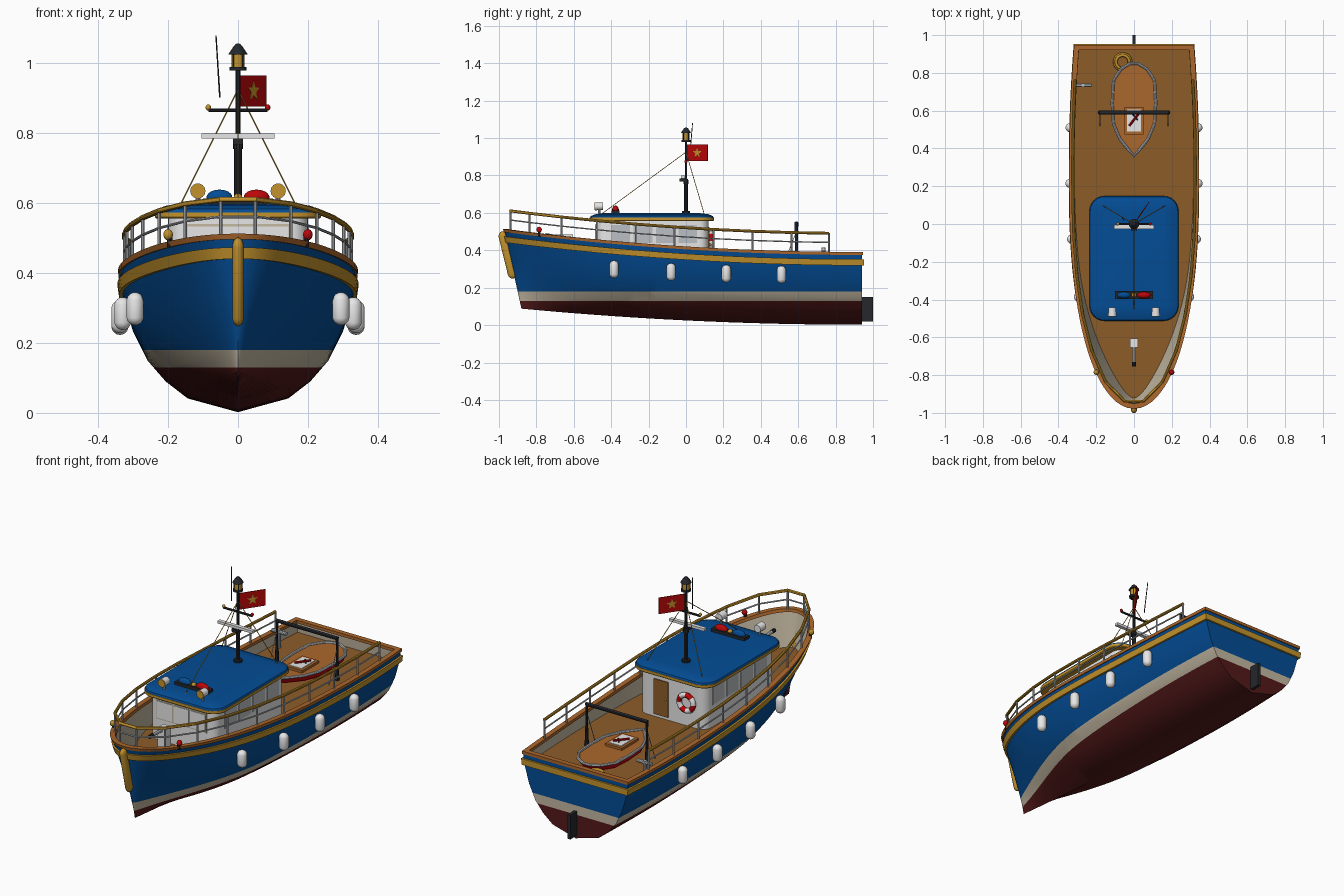
import bpy, bmesh, math
from mathutils import Vector, Matrix

old = bpy.data.objects.get("Cube")
if old:
    bpy.data.objects.remove(old, do_unlink=True)


def material(name, *rgb):
    m = bpy.data.materials.new(name)
    m.use_nodes = True
    m.diffuse_color = (*rgb, 1)
    m.node_tree.nodes["Principled BSDF"].inputs["Base Color"].default_value = (*rgb, 1)
    return m


BLUE = material("blue paint", .001, .073, .3)
MAROON = material("maroon bottom paint", .09, .01, .01)
CREAM = material("cream paint", .55, .48, .36)
DECK = material("brown deck wood", .27, .108, .022)
WOOD = material("orange wood", .41, .135, .025)
GOLD = material("gold trim", .55, .29, .025)
WHITE = material("white paint", .8, .8, .8)
GREY = material("grey metal", .5, .52, .55)
BLACK = material("black metal", .018, .02, .025)
RED = material("red paint", .5, .002, .003)


def finish(bm, name, *mats, angle=35):
    bmesh.ops.recalc_face_normals(bm, faces=bm.faces)
    me = bpy.data.meshes.new(name)
    bm.to_mesh(me)
    bm.free()
    for m in mats:
        me.materials.append(m)
    me.shade_smooth()
    me.set_sharp_from_angle(angle=math.radians(angle))
    ob = bpy.data.objects.new(name, me)
    bpy.context.collection.objects.link(ob)
    return ob


def skin(rows, closed=True, wrap=False, first=False, last=False):
    bm = bmesh.new()
    vs = [[bm.verts.new(p) for p in r] for r in rows]
    n = len(rows[0])
    for i in range(len(rows) - (not wrap)):
        a, b = vs[i], vs[(i + 1) % len(rows)]
        for j in range(n - (not closed)):
            k = (j + 1) % n
            bm.faces.new((a[j], a[k], b[k], b[j]))
    if first:
        bm.faces.new(vs[0])
    if last:
        bm.faces.new(vs[-1])
    bmesh.ops.remove_doubles(bm, verts=bm.verts, dist=1e-5)
    return bm


def box(name, x0, x1, y0, y1, z0, z1, mat):
    rect = [(x0, y0), (x1, y0), (x1, y1), (x0, y1)]
    rows = [[(x, y, z) for x, y in rect] for z in (z0, z1)]
    return finish(skin(rows, first=True, last=True), name, mat)


def tube(name, pts, r, mat, r2=None, sides=10, cyclic=False):
    # Round bar along a path, tapering from r to r2
    pts = [Vector(p) for p in pts]
    n, rows = len(pts), []
    for i, p in enumerate(pts):
        a = pts[i - 1] if i or cyclic else p
        b = pts[(i + 1) % n] if i < n - 1 or cyclic else p
        q = (b - a).to_track_quat('Z', 'Y')
        w = r + ((r2 if r2 is not None else r) - r) * i / (n - 1)
        rows.append([p + q @ Vector((w * math.cos(t * math.tau / sides), w * math.sin(t * math.tau / sides), 0))
                     for t in range(sides)])
    return finish(skin(rows, wrap=cyclic, first=not cyclic, last=not cyclic), name, mat)


def capsule(name, loc, size, mat, stretch=0, tilt=0):
    bm = bmesh.new()
    bmesh.ops.create_uvsphere(bm, u_segments=14, v_segments=9, radius=1)
    for v in bm.verts:
        v.co = Vector([c * s for c, s in zip(v.co, size)]) + Vector((0, 0, math.copysign(stretch, v.co.z)))
    bm.transform(Matrix.Translation(loc) @ Matrix.Rotation(tilt, 4, 'X'))
    return finish(bm, name, mat, angle=50)


def ring(name, center, major, minor, mats, upright=False):
    # Torus whose sectors alternate between the given colours
    rows = []
    for i in range(24):
        a = math.tau * i / 24
        row = []
        for j in range(8):
            b = math.tau * j / 8
            w, h = major + minor * math.cos(b), minor * math.sin(b)
            p = (w * math.cos(a), h, w * math.sin(a)) if upright else (w * math.cos(a), w * math.sin(a), h)
            row.append(Vector(center) + Vector(p))
        rows.append(row)
    bm = skin(rows, wrap=True)
    for f in bm.faces:
        c = f.calc_center_median() - Vector(center)
        f.material_index = int((math.atan2(c.z, c.x) + math.pi) / math.tau * 8) % len(mats)
    return finish(bm, name, *mats, angle=60)


# Hull form: sheer, keel, beam and section fullness along u (bow to stern)
MID = [(0, 0), (.1, .44), (.22, .62), (.37, .77), (.58, .89), (.85, .985), (1, 1)]


def mid_section(v):
    for (a, fa), (b, fb) in zip(MID, MID[1:]):
        if v <= b:
            return fa + (fb - fa) * (v - a) / (b - a)
    return 1


def sheer(u):
    return .385 + .122 * (1 - u) ** 2


def keel(u):
    return .002 + .086 * (1 - u) ** 2


def hull_point(u, z, side=1):
    k, s = keel(u), sheer(u)
    v = max(0, (z - k) / (s - k))
    yk, ys = -.88 + 1.822 * u, -.972 + 1.914 * u
    t = max(0, 1 - (ys + .972) / 1.2)
    beam = .338 * math.sqrt(1 - t ** 2.4) - .025 * max(0, (ys - .3) / .64) ** 2
    w = 1 - max(0, 1 - u / .4) ** 2
    full = mid_section(v) * w + v * (1 - w)
    return Vector((side * beam * full, yk + (ys - yk) * v, z))


N = 32
US = [(i / N) ** 1.7 for i in range(N + 1)]


def outline(zf, off):
    # Closed plan outline of the hull at a height, offset sideways
    pts = [hull_point(u, zf(sheer(u)), -1) for u in reversed(US)] + [hull_point(u, zf(sheer(u))) for u in US[1:]]
    out = []
    for i, p in enumerate(pts):
        d1, d2 = (p - pts[i - 1]).xy.normalized(), (pts[(i + 1) % len(pts)] - p).xy.normalized()
        m = (d1 + d2).normalized()
        c = max(.5, m.dot(d1))
        out.append(p + Vector((m.y, -m.x, 0)) * off / c)
    return out


def band(name, lo, hi, inner, outer, mat):
    rows = [outline(lambda s: s + z, o) for z, o in ((lo, inner), (lo, outer), (hi, outer), (hi, inner))]
    return finish(skin(rows, wrap=True), name, mat)


# Hull, cut along the painted waterlines
rows = []
for u in US:
    zs = [keel(u) + (sheer(u) - keel(u)) * v for v, _ in MID]
    rows.append([hull_point(u, z, -1) for z in reversed(zs)] + [hull_point(u, z) for z in zs[1:]])
bm = skin(rows, closed=False, last=True)
for z in (.13, .18):
    bmesh.ops.bisect_plane(bm, geom=bm.verts[:] + bm.edges[:] + bm.faces[:], plane_co=(0, 0, z), plane_no=(0, 0, 1))
for f in bm.faces:
    z = f.calc_center_median().z
    f.material_index = 0 if z < .13 else 1 if z < .18 else 2
finish(bm, "hull", MAROON, CREAM, BLUE)

band("cap_rail", -.01, .006, -.022, .005, WOOD)
band("rub_rail", -.066, -.033, -.01, .01, GOLD)
DZ = .32
finish(skin([outline(lambda s: s - .005, -.014), outline(lambda s: DZ, -.01)]), "bulwark_lining", CREAM)
bm = bmesh.new()
bm.faces.new([bm.verts.new(p) for p in outline(lambda s: DZ, -.006)])
finish(bm, "deck", DECK)
capsule("bow_fender", (0, -.954, .375), (.017, .024, .03), GOLD, stretch=.1, tilt=.24)
box("rudder", -.009, .009, .93, 1, .02, .15, BLACK)

# Guard rails
PU = [.006, .06, .15, .25, .36, .47, .58, .69, .8, .906]


def rail_point(u, side, h):
    p = hull_point(u, sheer(u), side)
    return Vector((p.x * .96, p.y + .022 * (1 - u), p.z + h))


loop = [(u, -1) for u in reversed(PU)] + [(u, 1) for u in PU]
tube("top_rail", [rail_point(u, s, .105) for u, s in loop], .008, GOLD)
tube("middle_rail", [rail_point(u, s, .056) for u, s in loop], .004, GREY, sides=6)
for u, s in loop:
    tube("rail_post", [rail_point(u, s, 0), rail_point(u, s, .105)], .005, GREY, sides=8)

# Side fenders and bow lamps
for s in (-1, 1):
    for y, z in ((-.385, .298), (-.08, .284), (.215, .275), (.51, .27)):
        p = hull_point((y + .95) / 1.89, z, s)
        capsule("fender", (p.x + s * .027, y, z), (.025, .025, .025), WHITE, stretch=.022)
    tube("bow_lamp_post", [(s * .195, -.785, .475), (s * .195, -.785, .505)], .008, BLACK)
    capsule("bow_lamp", (s * .2, -.785, .51), (.014, .014, .016), RED if s > 0 else GOLD)


# Cabin
def rounded_block(name, hx, y0, y1, r, layers, mat):
    rows = []
    for inset, z in layers:
        row = []
        for i, (cx, cy) in enumerate(((hx - r, y1 - r), (r - hx, y1 - r), (r - hx, y0 + r), (hx - r, y0 + r))):
            for j in range(7):
                a = math.pi / 2 * (i + j / 6)
                row.append((cx + (r - inset) * math.cos(a), cy + (r - inset) * math.sin(a), z))
        rows.append(row)
    return finish(skin(rows, first=True, last=True), name, mat)


rounded_block("cabin_walls", .2, -.48, .12, .05, [(0, DZ), (0, .565)], WHITE)
rounded_block("roof_trim", .238, -.515, .15, .08, [(.004, .556), (0, .56), (0, .574)], GOLD)
rounded_block("roof", .236, -.513, .148, .08, [(0, .574), (.004, .583), (.03, .593), (.07, .598)], BLUE)
for s in (-1, 1):
    for i in range(4):
        y = -.4 + i * .12
        xs = sorted((s * .198, s * .203))
        box("side_window", *xs, y, y + .1, .44, .535, GREY)
box("front_window_frame", -.152, .152, -.484, -.478, .435, .54, CREAM)
for x in (-.1, 0, .1):
    box("front_window", x - .045, x + .045, -.487, -.48, .442, .533, WHITE)
box("cabin_door", .02, .105, .118, .126, .335, .525, DECK)
capsule("door_knob", (.033, .13, .43), (.006, .006, .006), GOLD)
ring("lifebuoy", (-.095, .134, .45), .042, .014, (RED, WHITE), upright=True)

# Roof light bar and searchlights
box("light_bar_base", -.1, .1, -.398, -.355, .594, .614, BLACK)
for x, m in ((-.053, BLUE), (.053, RED)):
    capsule("beacon", (x, -.377, .617), (.038, .018, .022), m)
capsule("middle_beacon", (0, -.377, .615), (.013, .013, .013), GOLD)
for x in (-.115, .115):
    tube("searchlight_stand", [(x, -.465, .585), (x, -.465, .625)], .007, GREY)
    tube("searchlight", [(x, -.443, .635), (x, -.487, .635)], .02, WHITE, r2=.022, sides=14)
    tube("searchlight_lens", [(x, -.486, .635), (x, -.49, .635)], .021, GOLD, sides=14)

# Mast with lantern, yard, scanner and stays
tube("lower_mast", [(0, 0, .59), (0, 0, .78)], .011, BLACK)
tube("mast_foot", [(0, 0, .59), (0, 0, .61)], .022, BLACK)
tube("mast_collar", [(0, 0, .755), (0, 0, .777)], .014, BLACK)
tube("upper_mast", [(0, 0, .78), (0, 0, .985)], .007, BLACK)
tube("lantern_base", [(0, 0, .98), (0, 0, .99)], .025, BLACK, sides=12)
tube("lantern_glass", [(0, 0, .99), (0, 0, 1.028)], .019, GOLD, sides=12)
for i in range(4):
    a = math.pi / 4 + i * math.pi / 2
    x, y = .019 * math.cos(a), .019 * math.sin(a)
    tube("lantern_bar", [(x, y, .985), (x, y, 1.03)], .003, BLACK, sides=6)
tube("lantern_cap", [(0, 0, 1.026), (0, 0, 1.05)], .028, BLACK, r2=.012, sides=12)
capsule("lantern_finial", (0, 0, 1.048), (.011, .011, .009), BLACK)
tube("yard", [(-.085, 0, .866), (.085, 0, .866)], .006, BLACK)
for x, m in ((-.085, GOLD), (.085, RED)):
    capsule("yard_lamp", (x, 0, .874), (.008, .008, .009), m)
box("scanner", -.105, .105, -.026, -.006, .785, .799, WHITE)
box("scanner_bracket", -.015, .015, -.035, 0, .768, .785, BLACK)
tube("whip_antenna", [(-.052, .02, .903), (-.063, .035, 1.08)], .0025, BLACK, r2=.002, sides=6)
for end in ((-.17, .1, .585), (.17, .1, .585), (0, -.45, .595)):
    tube("stay", [(0, 0, .925), end], .002, GOLD, sides=6)

# Flag with a star on both faces
turn = math.atan2(.115, .079)
flag = box("flag", .008, .142, -.002, .002, .877, .965, RED)
star = [(.075 + r * math.sin(i * math.pi / 5), .921 + r * math.cos(i * math.pi / 5))
        for i, r in enumerate([.03, .0125] * 5)]
emblem = finish(skin([[(x, y, z) for x, z in star] for y in (-.0035, .0035)], first=True, last=True), "star", GOLD)
flag.rotation_euler.z = emblem.rotation_euler.z = turn

# Foredeck monitor
box("monitor_base", -.022, .022, -.655, -.605, DZ, .485, WHITE)
tube("monitor_barrel", [(0, -.65, .475), (0, -.735, .478)], .009, WHITE)
tube("monitor_tip", [(0, -.73, .478), (0, -.755, .478)], .011, BLACK)

# Dinghy on the aft deck
HALF = [(.36, 0), (.4, .035), (.45, .075), (.53, .109), (.64, .116), (.76, .109), (.82, .07), (.85, .02)]
edge = [(x, y) for y, x in HALF] + [(-x, y) for y, x in reversed(HALF[1:])]
rows = [[(x * k, .62 + (y - .62) * k, z) for x, y in edge] for k, z in ((.75, DZ), (.94, .338), (1, .366))]
finish(skin(rows, first=True), "dinghy_hull", RED)
finish(skin([[(x, y, z) for x, y in edge] for z in (.36, .366)], last=True), "dinghy_deck", WOOD)
tube("dinghy_rope", [(x, y, .368) for x, y in edge], .008, GREY, sides=8, cyclic=True)
box("dinghy_hatch", -.05, .05, .475, .62, .36, .379, WOOD)
box("hatch_panel", -.036, .036, .49, .605, .379, .382, WHITE)
tube("hatch_lever", [(-.025, .52, .385), (.025, .585, .387)], .006, RED)
tube("hatch_grip", [(-.005, .58, .385), (.02, .55, .385)], .004, BLACK)

# Lifting frame, rope coil and side winch
tube("lifting_frame", [(-.18, .59, DZ), (-.18, .59, .545), (.18, .59, .545), (.18, .59, DZ)], .011, BLACK)
for x in (-.18, .18):
    tube("frame_brace", [(x, .59, .5), (x, .52, DZ)], .002, GREY, sides=6)
for i, r in enumerate((.043, .035)):
    ring("rope_coil", (-.06, .858, .329 + i * .013), r, .008, (GOLD,))
tube("winch_post", [(-.27, .735, DZ), (-.27, .735, .415)], .01, GREY)
tube("winch_drum", [(-.31, .735, .405), (-.225, .735, .405)], .01, GREY)
